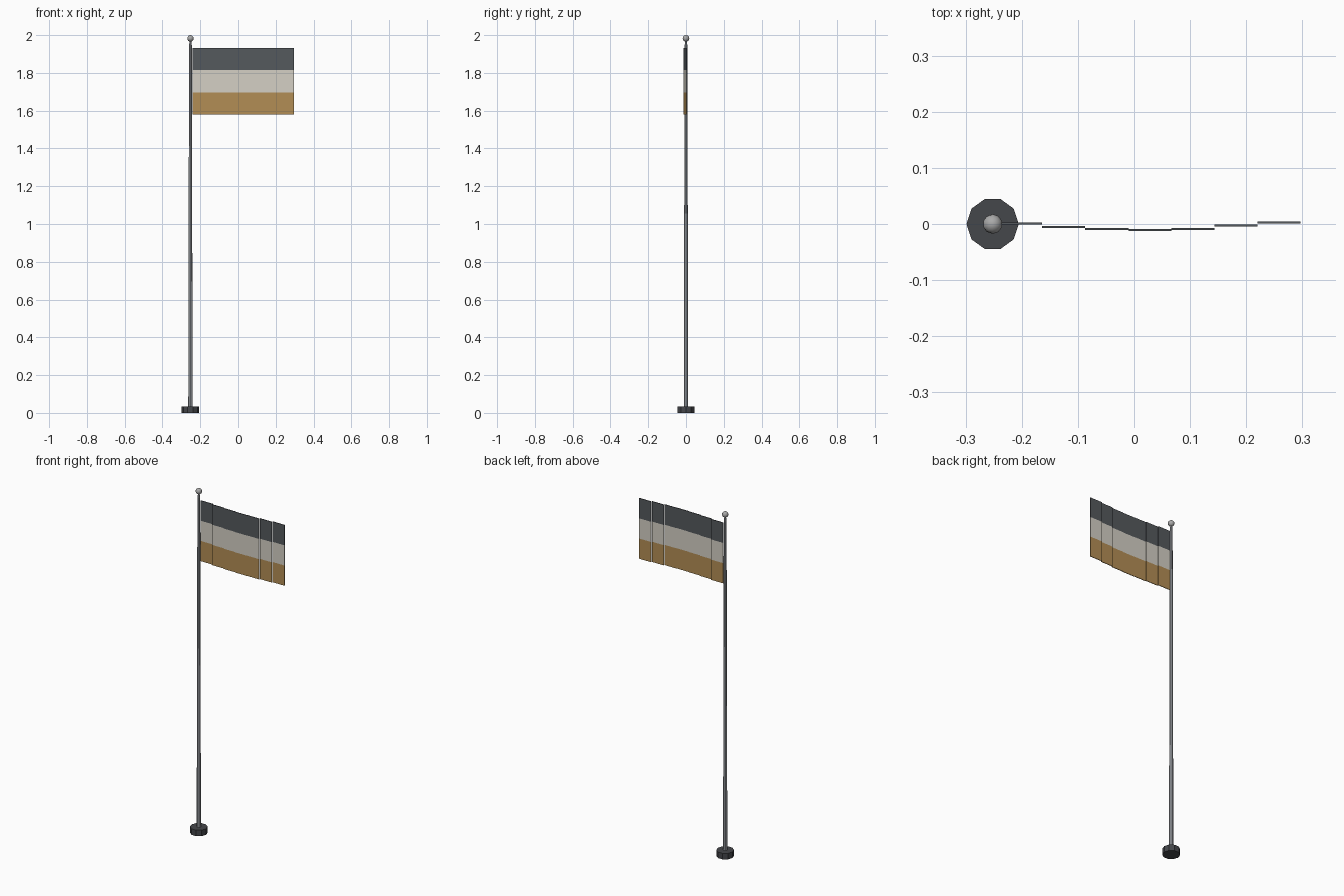
import bpy, math

if "Cube" in bpy.data.objects:
    bpy.data.objects.remove(bpy.data.objects["Cube"])

PX = -0.252  # pole axis


def material(name, rgb):
    m = bpy.data.materials.new(name)
    m.diffuse_color = (*rgb, 1)
    m.use_nodes = True
    m.node_tree.nodes["Principled BSDF"].inputs["Base Color"].default_value = m.diffuse_color
    return m


def cone(name, r1, r2, z0, z1, sides, mat):
    bpy.ops.mesh.primitive_cone_add(vertices=sides, radius1=r1, radius2=r2, depth=z1 - z0,
                                    location=(PX, 0, (z0 + z1) / 2),
                                    rotation=(0, 0, math.pi / 2))
    o = bpy.context.object
    o.name = name
    o.data.materials.append(mat)
    return o


dark = material("dark_base", (0.06, 0.063, 0.07))
steel = material("steel", (0.38, 0.40, 0.43))
ball = material("ball_grey", (0.40, 0.40, 0.40))
stripes = [("bottom", material("ochre", (0.45, 0.27, 0.09))),
           ("middle", material("off_white", (0.66, 0.63, 0.56))),
           ("top", material("charcoal", (0.09, 0.10, 0.11)))]

# Base, tapered pole and neck
cone("base", 0.0465, 0.0465, 0, 0.035, 10, dark)
cone("pole", 0.0115, 0.0075, 0.03, 1.945, 8, steel)
cone("neck", 0.0075, 0.004, 1.945, 1.97, 8, steel)

# Finial ball
bpy.ops.mesh.primitive_uv_sphere_add(segments=10, ring_count=8, radius=0.0175,
                                     location=(PX, 0, 1.9825))
finial = bpy.context.object
finial.name = "finial_ball"
finial.data.materials.append(ball)
bpy.ops.object.shade_smooth_by_angle(angle=math.radians(50))

# Flag: seven flat panels stepped along a gentle wave, three stripes each
W, H, Z0, X0 = 0.0768, 0.1173, 1.58, -0.2405
wave = [0.001, -0.005, -0.009, -0.011, -0.009, -0.003, 0.003]
for row, (label, mat) in enumerate(stripes):
    for i, y in enumerate(wave):
        bpy.ops.mesh.primitive_cube_add(
            size=1, location=(X0 + (i + 0.5) * W, y, Z0 + (row + 0.5) * H))
        o = bpy.context.object
        o.name = f"flag_{label}_{i + 1}"
        o.scale = (W, 0.0035, H)
        o.data.materials.append(mat)
